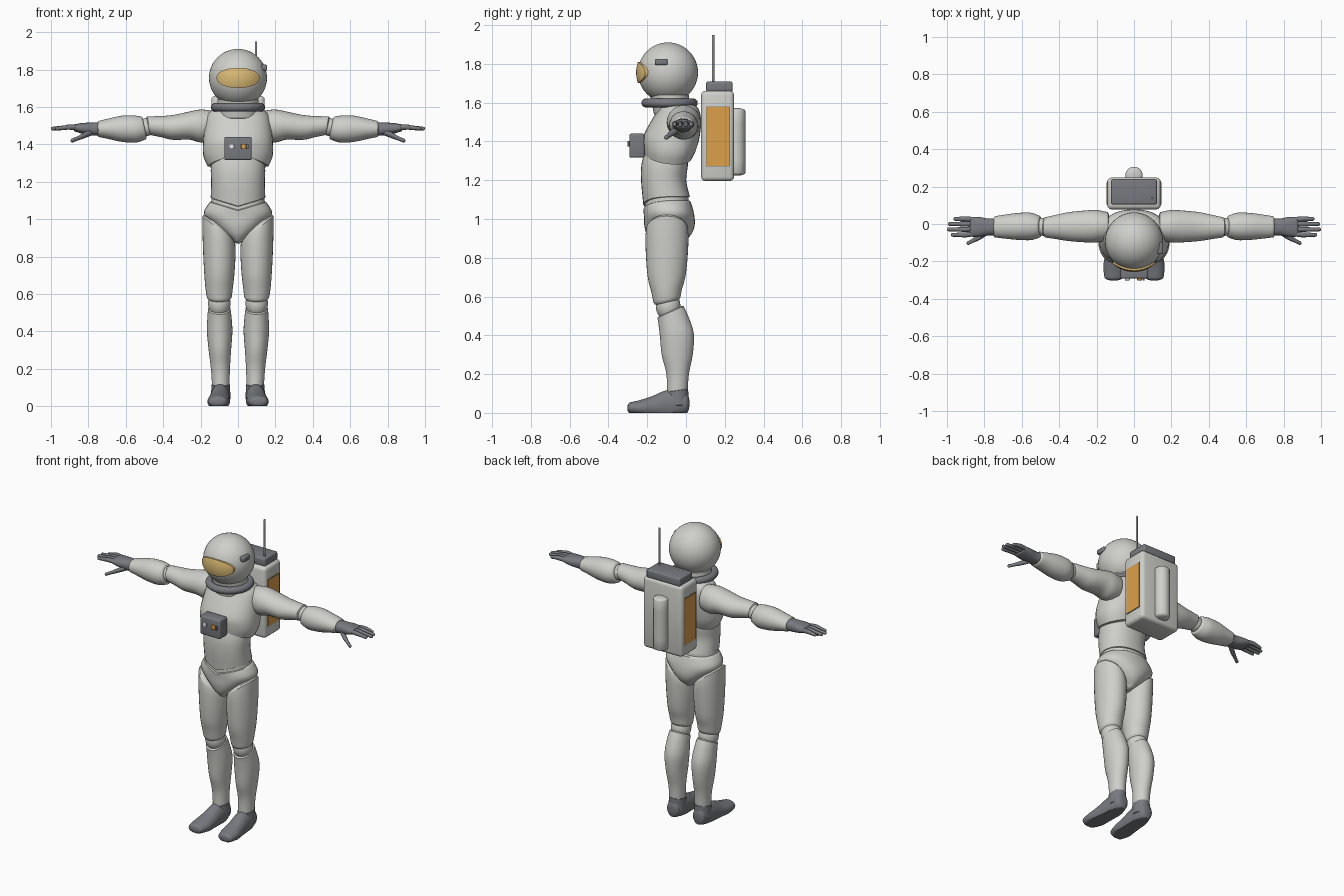
import bpy, bmesh, math
from mathutils import Vector

if "Cube" in bpy.data.objects:
    bpy.data.objects.remove(bpy.data.objects["Cube"], do_unlink=True)


def material(name, r, g, b):
    m = bpy.data.materials.new(name)
    m.use_nodes = True
    m.diffuse_color = (r, g, b, 1)
    m.node_tree.nodes["Principled BSDF"].inputs["Base Color"].default_value = (r, g, b, 1)
    return m


SUIT = material("suit_grey", 0.62, 0.62, 0.59)
DARK = material("dark_grey", 0.19, 0.195, 0.215)
METAL = material("antenna_grey", 0.4, 0.4, 0.41)
ORANGE = material("panel_orange", 0.72, 0.35, 0.07)
GOLD = material("visor_gold", 0.72, 0.5, 0.18)
WHITE = material("button_white", 0.85, 0.85, 0.85)


def finish(name, bm, mat, mirror=False, angle=40):
    bmesh.ops.recalc_face_normals(bm, faces=bm.faces[:])
    mesh = bpy.data.meshes.new(name)
    bm.to_mesh(mesh)
    bm.free()
    mesh.materials.append(mat)
    ob = bpy.data.objects.new(name, mesh)
    bpy.context.collection.objects.link(ob)
    bpy.ops.object.select_all(action='DESELECT')
    ob.select_set(True)
    bpy.context.view_layer.objects.active = ob
    bpy.ops.object.shade_smooth_by_angle(angle=math.radians(angle))
    if mirror:
        ob.modifiers.new("Mirror", 'MIRROR')
    return ob


def spline(rows, steps=4):
    """Smooth a list of section tuples (Catmull-Rom)."""
    rows = [Vector(r) for r in rows]
    out = []
    for i in range(len(rows) - 1):
        a, b = rows[i], rows[i + 1]
        p, n = rows[max(i - 1, 0)], rows[min(i + 2, len(rows) - 1)]
        for j in range(steps):
            t = j / steps
            out.append(0.5 * (2 * a + (b - p) * t + (2 * p - 5 * a + 4 * b - n) * t * t
                              + (3 * a - p - 3 * b + n) * t ** 3))
    return out + [rows[-1]]


def loft(name, mat, rows, axis='z', cap=0.01, skew=None, mirror=False, seg=32, power=1.0, floor=False):
    """Skin oval sections (t, u, v, ru, rv) along an axis, with rounded ends."""
    rings = spline(rows)
    lo, hi = rings[0], rings[-1]
    sign = 1 if hi[0] > lo[0] else -1

    def rounded(ring, d):
        out = []
        for a in (0.4, 0.8, 1.2):
            k = math.cos(a)
            out.append(Vector((ring[0] + d * cap * math.sin(a), ring[1], ring[2], ring[3] * k, ring[4] * k)))
        return out

    rings = rounded(lo, -sign)[::-1] + rings + rounded(hi, sign)
    bm = bmesh.new()
    loops = []
    for t, u, v, ru, rv in rings:
        f = min(max((t - lo[0]) / (hi[0] - lo[0]), 0), 1)
        loop = []
        for i in range(seg):
            a = math.tau * i / seg
            c, s = math.cos(a), math.sin(a)
            du = ru * math.copysign(abs(c) ** power, c)
            dv = rv * math.copysign(abs(s) ** power, s)
            tt = t + (skew(f, du, dv) if skew else 0)
            vv = max(v + dv, 0) if floor else v + dv
            co = {'z': (u + du, vv, tt), 'x': (tt, u + du, vv), 'y': (u + du, tt, vv)}[axis]
            loop.append(bm.verts.new(co))
        loops.append(loop)
    for A, B in zip(loops, loops[1:]):
        for i in range(seg):
            j = (i + 1) % seg
            bm.faces.new((A[i], A[j], B[j], B[i]))
    bm.faces.new(loops[0])
    bm.faces.new(loops[-1])
    return finish(name, bm, mat, mirror)


def box(name, mat, center, size, bevel=0.0, mirror=False):
    bm = bmesh.new()
    bmesh.ops.create_cube(bm, size=1)
    for v in bm.verts:
        v.co = Vector(center) + Vector(a * b for a, b in zip(v.co, size))
    if bevel:
        bmesh.ops.bevel(bm, geom=bm.edges[:], offset=bevel, segments=3, profile=0.5, affect='EDGES')
    return finish(name, bm, mat, mirror)


def ball(name, mat, center, radii, mirror=False):
    bm = bmesh.new()
    bmesh.ops.create_uvsphere(bm, u_segments=48, v_segments=24, radius=1)
    for v in bm.verts:
        v.co = Vector(center) + Vector(a * b for a, b in zip(v.co, radii))
    return finish(name, bm, mat, mirror)


# Helmet, visor, side lamp and collar
HEAD = (0, -0.093, 1.755)
ball("helmet", SUIT, HEAD, (0.155,) * 3)
bm = bmesh.new()
loops = []
for k in range(9):
    r, loop = max(k, 0.2) / 8, []
    for i in range(48):
        a = math.tau * i / 48
        x = 0.115 * r * math.cos(a)
        z = 0.054 * r * math.copysign(abs(math.sin(a)) ** 0.9, math.sin(a))
        loop.append(bm.verts.new((x, HEAD[1] - math.sqrt(0.164 ** 2 - x * x - z * z), HEAD[2] + z)))
    loops.append(loop)
rim = [bm.verts.new((v.co.x, v.co.y + 0.02, v.co.z)) for v in loops[-1]]
loops.append(rim)
for A, B in zip(loops, loops[1:]):
    for i in range(48):
        bm.faces.new((A[i], A[i - 1], B[i - 1], B[i]))
bm.faces.new(loops[0])
bm.faces.new(rim)
finish("visor", bm, GOLD)
box("helmet_lamp", DARK, (0.14, -0.128, 1.81), (0.032, 0.066, 0.032), 0.008)
bpy.ops.mesh.primitive_torus_add(location=(0, -0.085, 1.598), major_radius=0.122, minor_radius=0.023,
                                 major_segments=48, minor_segments=16)
collar = bpy.context.object
collar.name = "collar_ring"
collar.data.materials.append(DARK)
bpy.ops.object.shade_smooth_by_angle()
loft("neck", SUIT, [(1.54, 0, -0.07, 0.11, 0.095), (1.64, 0, -0.085, 0.11, 0.1)])

# Torso
loft("chest", SUIT, [(1.31, 0, -0.092, 0.163, 0.125), (1.36, 0, -0.083, 0.186, 0.138),
                     (1.42, 0, -0.075, 0.187, 0.145), (1.5, 0, -0.052, 0.178, 0.13),
                     (1.56, 0, -0.04, 0.163, 0.108), (1.59, 0, -0.05, 0.125, 0.095)], power=0.88,
     skew=lambda f, du, dv: (1 - f) ** 3 * (0.03 - 0.35 * abs(du) - 0.12 * dv))
V_DIP = lambda du, dv: -0.045 * max(0, 1 - abs(du) / 0.15) * (1 if dv < 0 else 0)
loft("abdomen", SUIT, [(1.115, 0, -0.1, 0.146, 0.12), (1.2, 0, -0.115, 0.144, 0.116),
                       (1.28, 0, -0.11, 0.145, 0.12), (1.36, 0, -0.1, 0.13, 0.11)], power=0.9,
     skew=lambda f, du, dv: (1 - f) ** 3 * V_DIP(du, dv))
loft("waist", SUIT, [(1.04, 0, -0.098, 0.15, 0.115), (1.14, 0, -0.1, 0.138, 0.112)], power=0.9)
loft("pelvis", SUIT, [(0.885, 0, -0.095, 0.03, 0.085), (0.92, 0, -0.088, 0.078, 0.115),
                      (0.97, 0, -0.085, 0.135, 0.13), (1.03, 0, -0.088, 0.183, 0.129),
                      (1.09, 0, -0.098, 0.152, 0.122)], cap=0.015, power=0.92,
     skew=lambda f, du, dv: f ** 3 * V_DIP(du, dv))

# Legs
loft("thighs", SUIT, [(0.585, 0.1, -0.098, 0.067, 0.07), (0.63, 0.101, -0.1, 0.073, 0.079),
                      (0.7, 0.1, -0.1, 0.08, 0.097), (0.8, 0.1, -0.099, 0.086, 0.107),
                      (0.9, 0.102, -0.098, 0.088, 0.111), (0.95, 0.104, -0.098, 0.086, 0.107)],
     cap=0.03, mirror=True,
     skew=lambda f, du, dv: 0.75 * du * f ** 3 + 0.2 * dv * (1 - f) ** 6)
ball("knees", SUIT, (0.1, -0.092, 0.55), (0.06, 0.063, 0.075), True)
loft("shins", SUIT, [(0.1, 0.092, -0.045, 0.046, 0.053), (0.2, 0.094, -0.043, 0.051, 0.058),
                     (0.3, 0.097, -0.045, 0.06, 0.08), (0.4, 0.098, -0.047, 0.068, 0.087),
                     (0.48, 0.099, -0.066, 0.064, 0.076), (0.52, 0.1, -0.08, 0.06, 0.067)],
     mirror=True, skew=lambda f, du, dv: 0.45 * dv * f ** 4)
loft("boots", DARK, [(0.0, 0.094, 0.05, 0.042, 0.055), (-0.05, 0.094, 0.045, 0.051, 0.075),
                     (-0.11, 0.096, 0.04, 0.053, 0.074), (-0.17, 0.1, 0.03, 0.056, 0.058),
                     (-0.23, 0.104, 0.025, 0.06, 0.043), (-0.285, 0.108, 0.025, 0.05, 0.03)],
     axis='y', cap=0.018, mirror=True, floor=True)
loft("boot_cuffs", DARK, [(0.04, 0.093, -0.045, 0.053, 0.06), (0.115, 0.092, -0.045, 0.049, 0.056)],
     mirror=True, cap=0.008, skew=lambda f, du, dv: 0.15 * dv * f)

# Arms
loft("upper_arms", SUIT, [(0.14, -0.012, 1.5, 0.075, 0.08), (0.2, -0.012, 1.498, 0.087, 0.088),
                          (0.26, -0.013, 1.5, 0.085, 0.075), (0.35, -0.014, 1.49, 0.077, 0.066),
                          (0.42, -0.016, 1.495, 0.064, 0.056), (0.475, -0.018, 1.499, 0.054, 0.05)],
     axis='x', mirror=True, skew=lambda f, du, dv: 0.2 * dv * f ** 4)
ball("elbows", SUIT, (0.487, -0.015, 1.493), (0.045, 0.048, 0.048), True)
loft("forearms", SUIT, [(0.505, -0.014, 1.488, 0.058, 0.061), (0.55, -0.013, 1.482, 0.073, 0.072),
                        (0.62, -0.013, 1.483, 0.072, 0.07), (0.69, -0.014, 1.483, 0.064, 0.055),
                        (0.745, -0.015, 1.482, 0.056, 0.043)],
     axis='x', mirror=True, skew=lambda f, du, dv: 0.2 * dv * (1 - f) ** 4)

# Gloves
loft("palms", DARK, [(0.74, -0.015, 1.482, 0.046, 0.036), (0.78, -0.016, 1.482, 0.045, 0.035),
                     (0.83, -0.015, 1.485, 0.053, 0.029), (0.87, -0.015, 1.488, 0.053, 0.02)],
     axis='x', mirror=True, power=0.85)
for name, y, tip in (("index", -0.058, 0.97), ("middle", -0.029, 0.99),
                     ("ring", 0.0, 0.985), ("little", 0.027, 0.955)):
    loft(name + "_fingers", DARK, [(0.855, y * 0.9, 1.489, 0.013, 0.014), (0.9, y, 1.492, 0.0135, 0.014),
                                   (0.93, y, 1.489, 0.012, 0.012), (tip, y, 1.484, 0.01, 0.01)],
         axis='x', seg=12, mirror=True)
loft("thumbs", DARK, [(0.775, -0.035, 1.468, 0.018, 0.018), (0.82, -0.065, 1.449, 0.018, 0.016),
                      (0.855, -0.085, 1.433, 0.013, 0.012), (0.885, -0.102, 1.42, 0.011, 0.011)],
     axis='x', seg=12, mirror=True)

# Backpack
box("backpack", SUIT, (0, 0.163, 1.428), (0.285, 0.17, 0.465), 0.022)
box("backpack_cap", DARK, (0, 0.172, 1.682), (0.245, 0.136, 0.054), 0.01)
box("backpack_side_frames", DARK, (0.141, 0.164, 1.425), (0.006, 0.124, 0.31), mirror=True)
box("backpack_side_panels", ORANGE, (0.143, 0.164, 1.425), (0.007, 0.117, 0.303), mirror=True)
loft("rear_tank", SUIT, [(1.238, 0, 0.26, 0.046, 0.046), (1.557, 0, 0.26, 0.046, 0.046)], cap=0.015)
loft("antenna", METAL, [(1.7, 0.096, 0.14, 0.006, 0.006), (1.947, 0.096, 0.14, 0.006, 0.006)],
     cap=0.003, seg=12)

# Chest control box
box("control_box", DARK, (0, -0.253, 1.378), (0.146, 0.078, 0.124), 0.01)
for name, mat, x in (("white_button", WHITE, -0.035), ("orange_button", ORANGE, 0.03)):
    box(name, mat, (x, -0.294, 1.388), (0.026, 0.014, 0.028), 0.002)
box("dark_button", DARK, (0.051, -0.294, 1.388), (0.01, 0.014, 0.028), 0.002)
